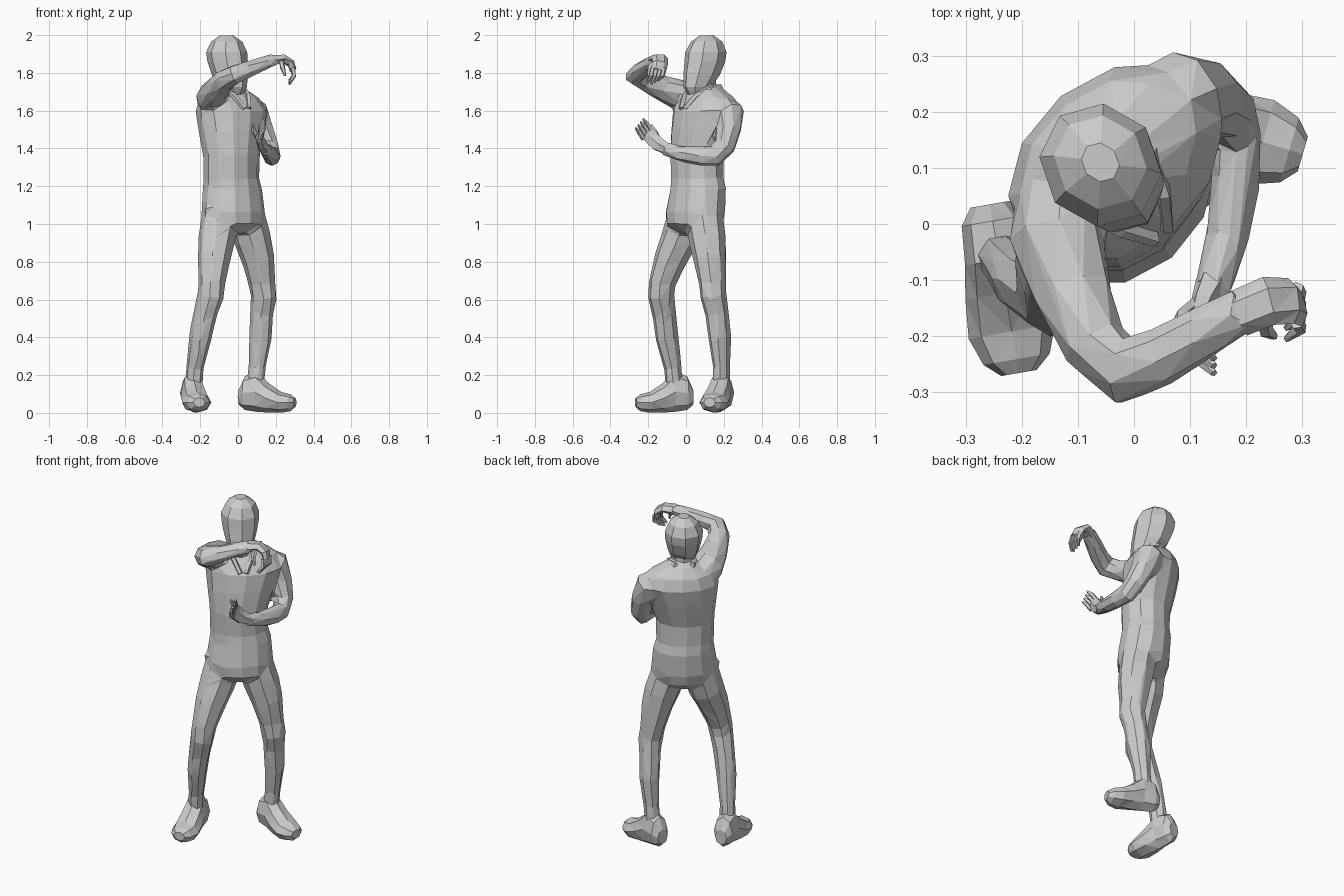
import bpy, bmesh, math
from mathutils import Vector

LEFT = Vector((0.77, 0.64, 0))     # the figure's own left, body turned about 40 degrees
FRONT = Vector((0.64, -0.77, 0))
UP = Vector((0, 0, 1))


def tube(name, rings, side=LEFT, axis=None, n=8):
    """Loft of elliptical rings (x, y, z, half width along side, half depth)."""
    bm = bmesh.new()
    pts = [Vector(r[:3]) for r in rings]
    loops = []
    for i, r in enumerate(rings):
        t = axis or (pts[min(i + 1, len(pts) - 1)] - pts[max(i - 1, 0)]).normalized()
        u = (side - t * side.dot(t)).normalized()
        v = t.cross(u)
        loops.append([bm.verts.new(pts[i] + u * r[3] * math.cos(k * math.tau / n)
                                   + v * r[4] * math.sin(k * math.tau / n)) for k in range(n)])
    for a, b in zip(loops, loops[1:]):
        for k in range(n):
            bm.faces.new((a[k], a[(k + 1) % n], b[(k + 1) % n], b[k]))
    bm.faces.new(loops[0][::-1])
    bm.faces.new(loops[-1])
    bmesh.ops.recalc_face_normals(bm, faces=bm.faces)
    bmesh.ops.triangulate(bm, faces=bm.faces)
    me = bpy.data.meshes.new(name)
    bm.to_mesh(me)
    bm.free()
    ob = bpy.data.objects.new(name, me)
    bpy.context.collection.objects.link(ob)
    return ob


def finger(name, a, b, c, r=0.013):
    tube(name, [(*a, r, r), (*b, r, r), (*c, r * 0.5, r * 0.5)], side=Vector((0.6, 0.5, 0.62)), n=5)


# Torso and pelvis
torso = tube("body", [
    (-0.02, 0.04, 0.95, 0.08, 0.075), (-0.02, 0.045, 1.0, 0.175, 0.135),
    (-0.025, 0.05, 1.06, 0.184, 0.145), (-0.03, 0.065, 1.19, 0.168, 0.14),
    (-0.035, 0.06, 1.24, 0.158, 0.132), (-0.035, 0.057, 1.36, 0.16, 0.135),
    (-0.036, 0.085, 1.50, 0.19, 0.15), (-0.033, 0.109, 1.60, 0.215, 0.155),
    (-0.045, 0.115, 1.665, 0.18, 0.125), (-0.05, 0.11, 1.725, 0.08, 0.08)], axis=UP, n=12)

# Neck, head and open collar
neck = tube("neck", [(-0.045, 0.10, 1.62, 0.062, 0.062), (-0.05, 0.10, 1.82, 0.057, 0.062)], axis=UP)
tube("head", [
    (-0.015, 0.05, 1.685, 0.042, 0.04), (-0.025, 0.06, 1.725, 0.068, 0.078),
    (-0.043, 0.083, 1.79, 0.088, 0.105), (-0.055, 0.1, 1.86, 0.102, 0.114),
    (-0.06, 0.105, 1.91, 0.105, 0.114), (-0.06, 0.11, 1.965, 0.08, 0.087),
    (-0.06, 0.11, 1.999, 0.032, 0.037)], axis=UP)
for name, s in (("collar_left", 1), ("collar_right", -1)):
    a = Vector((-0.05, 0.1, 0))
    path = [(-0.07, 0.045, 1.725), (0.03, 0.08, 1.71), (0.1, 0.05, 1.68), (0.15, 0.015, 1.61)]
    tube(name, [(*(a + FRONT * f + LEFT * s * w + UP * z), 0.014, 0.018) for f, w, z in path], n=5)

# Legs
left_leg = tube("left_leg", [
    (0.045, 0.095, 1.04, 0.1, 0.1), (0.077, 0.113, 0.92, 0.1, 0.1),
    (0.105, 0.125, 0.82, 0.088, 0.09), (0.125, 0.14, 0.69, 0.07, 0.076),
    (0.137, 0.145, 0.62, 0.066, 0.076), (0.125, 0.165, 0.52, 0.06, 0.066),
    (0.118, 0.18, 0.40, 0.056, 0.069), (0.1, 0.187, 0.24, 0.044, 0.05),
    (0.09, 0.187, 0.14, 0.047, 0.052)])
right_leg = tube("right_leg", [
    (-0.095, 0.0, 1.04, 0.1, 0.1), (-0.112, -0.035, 0.92, 0.1, 0.1),
    (-0.125, -0.08, 0.82, 0.088, 0.09), (-0.138, -0.125, 0.69, 0.07, 0.076),
    (-0.145, -0.132, 0.62, 0.066, 0.076), (-0.175, -0.115, 0.52, 0.06, 0.068),
    (-0.2, -0.1, 0.40, 0.056, 0.069), (-0.228, -0.07, 0.24, 0.044, 0.05),
    (-0.235, -0.06, 0.14, 0.047, 0.052)])


# Shoes: shared profile (distance from heel, centre height, half width, half height)
def shoe(name, heel, toe):
    h, d = Vector(heel), Vector(toe) - Vector(heel)
    d.normalize()
    prof = [(0, 0.085, 0.035, 0.045), (0.03, 0.105, 0.056, 0.09), (0.10, 0.112, 0.062, 0.107),
            (0.16, 0.08, 0.072, 0.078), (0.23, 0.056, 0.078, 0.055), (0.28, 0.054, 0.06, 0.045),
            (0.305, 0.055, 0.032, 0.026)]
    tube(name, [(*(h + d * s + UP * z), w, t) for s, z, w, t in prof],
         side=Vector((-d.y, d.x, 0)), axis=d)


shoe("left_shoe", (0.008, 0.21, 0), (0.3, 0.125, 0))
shoe("right_shoe", (-0.257, 0.035, 0), (-0.205, -0.265, 0))

# Right arm raised across the face
right_arm = tube("right_arm", [
    (-0.125, 0.06, 1.63, 0.08, 0.09), (-0.14, -0.02, 1.68, 0.078, 0.09),
    (-0.11, -0.12, 1.718, 0.068, 0.075), (-0.07, -0.215, 1.762, 0.06, 0.06),
    (-0.02, -0.264, 1.79, 0.065, 0.052), (0.04, -0.24, 1.812, 0.055, 0.047),
    (0.12, -0.195, 1.845, 0.049, 0.04), (0.2, -0.152, 1.872, 0.045, 0.033)],
    side=Vector((0.5, -0.8, -0.1)))
tube("right_hand", [
    (0.185, -0.16, 1.868, 0.042, 0.03), (0.24, -0.137, 1.876, 0.044, 0.024),
    (0.28, -0.137, 1.85, 0.042, 0.02), (0.292, -0.145, 1.815, 0.04, 0.016)],
    side=Vector((0.3, -0.95, 0)), n=6)
for i in range(4):
    y = -0.115 - 0.02 * i
    finger(f"right_finger_{i + 1}", (0.29, y, 1.825), (0.296, y - 0.01, 1.785),
           (0.272, y - 0.03, 1.74 + 0.01 * abs(i - 2)))
finger("right_thumb", (0.23, -0.16, 1.865), (0.235, -0.19, 1.83), (0.25, -0.2, 1.785), 0.014)

# Left arm bent in front of the chest
left_arm = tube("left_arm", [
    (0.05, 0.19, 1.61, 0.07, 0.08), (0.088, 0.23, 1.59, 0.078, 0.083),
    (0.13, 0.228, 1.5, 0.062, 0.068), (0.163, 0.203, 1.41, 0.057, 0.06),
    (0.18, 0.155, 1.36, 0.049, 0.057), (0.182, 0.08, 1.36, 0.044, 0.054),
    (0.168, -0.02, 1.372, 0.04, 0.045), (0.14, -0.12, 1.4, 0.036, 0.037)],
    side=Vector((1, 0.3, 0)))
tube("left_hand", [
    (0.143, -0.105, 1.398, 0.034, 0.032), (0.125, -0.15, 1.425, 0.026, 0.042),
    (0.115, -0.185, 1.46, 0.022, 0.044), (0.118, -0.205, 1.485, 0.015, 0.04)],
    side=Vector((0.9, -0.2, 0.2)), n=6)
for i in range(4):
    a, z = -0.185 - 0.013 * i, 1.512 - 0.016 * i
    finger(f"left_finger_{i + 1}", (0.117, a, z - 0.015), (0.125, a - 0.022, z + 0.02),
           (0.143, a - 0.042, z + 0.045))
finger("left_thumb", (0.11, -0.145, 1.45), (0.085, -0.165, 1.49), (0.08, -0.185, 1.525), 0.014)

# Shirt fold standing out at the right hip
fold = tube("shirt_fold", [(-0.135, -0.03, 1.03, 0.02, 0.03), (-0.157, -0.06, 1.08, 0.027, 0.035),
                           (-0.135, -0.03, 1.13, 0.015, 0.02)], n=5)

# Merge torso and limbs into one clothed body with irregular low-poly facets
bpy.ops.object.select_all(action='DESELECT')
for ob in (torso, neck, left_leg, right_leg, left_arm, right_arm, fold):
    ob.select_set(True)
bpy.context.view_layer.objects.active = torso
bpy.ops.object.join()
remesh = torso.modifiers.new("fuse", 'REMESH')
remesh.mode, remesh.voxel_size = 'VOXEL', 0.011
soften = torso.modifiers.new("soften", 'SMOOTH')
soften.factor, soften.iterations = 0.5, 8
reduce = torso.modifiers.new("facets", 'DECIMATE')
reduce.ratio = 0.018
